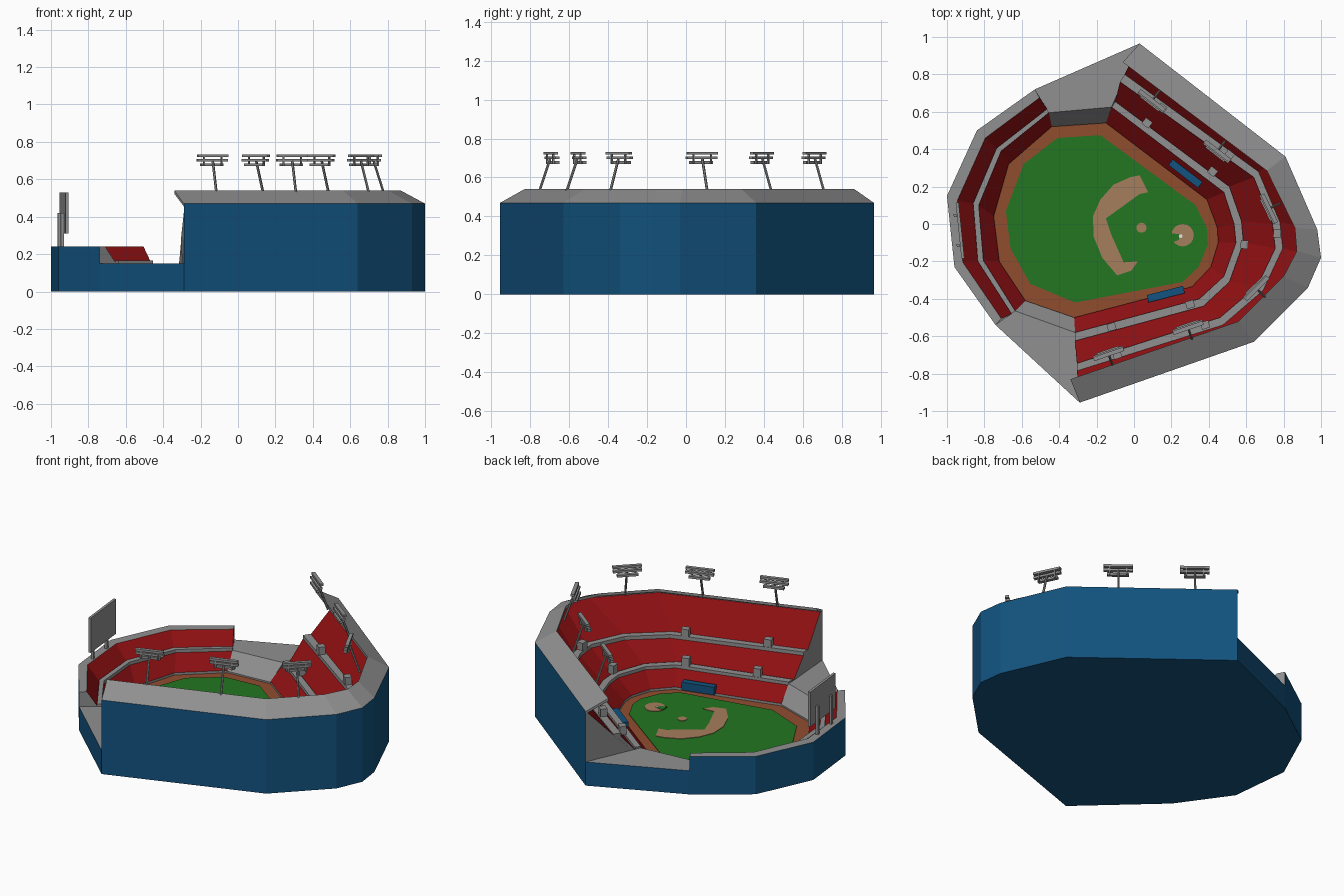
import bpy, bmesh, math
from mathutils import Vector, Matrix

if "Cube" in bpy.data.objects:
    bpy.data.objects.remove(bpy.data.objects["Cube"])


def mat(name, r, g, b):
    m = bpy.data.materials.new(name)
    m.diffuse_color = (r, g, b, 1)
    m.use_nodes = True
    m.node_tree.nodes["Principled BSDF"].inputs["Base Color"].default_value = m.diffuse_color
    return m


BLUE = mat("wall blue", .006, .085, .21)
GREY = mat("concrete grey", .28, .28, .28)
RED = mat("seat red", .27, .005, .006)
GREEN = mat("grass green", .016, .18, .016)
TRACK = mat("track brown", .28, .075, .028)
DIRT = mat("infield tan", .38, .21, .11)
WHITE = mat("plate white", .8, .8, .8)


def finish(name, bm, mats):
    bmesh.ops.recalc_face_normals(bm, faces=bm.faces)
    me = bpy.data.meshes.new(name)
    bm.to_mesh(me)
    bm.free()
    for m in mats:
        me.materials.append(m)
    ob = bpy.data.objects.new(name, me)
    bpy.context.collection.objects.link(ob)
    return ob


def loft(name, rows, mats):
    """Closed body: rows of (points, z) are the cross-section corners; mats colour the strip after each row."""
    bm = bmesh.new()
    used = [GREY, BLUE, RED]
    vs = [[bm.verts.new((x, y, z)) for x, y in pts] for pts, z in rows]
    n = len(rows)
    for i in range(n):
        a, b = vs[i], vs[(i + 1) % n]
        for j in range(len(a) - 1):
            f = bm.faces.new((a[j], a[j + 1], b[j + 1], b[j]))
            f.material_index = used.index(mats[i])
    for k in (0, -1):
        bm.faces.new([r[k] for r in vs])
    return finish(name, bm, used)


def plate(name, pts, z0, z1, m, bottom=None):
    bm = bmesh.new()
    lo = [bm.verts.new((x, y, z0)) for x, y in pts]
    hi = [bm.verts.new((x, y, z1)) for x, y in pts]
    n = len(pts)
    bm.faces.new(hi)
    bm.faces.new(lo).material_index = 1 if bottom else 0
    for i in range(n):
        bm.faces.new((lo[i], lo[(i + 1) % n], hi[(i + 1) % n], hi[i]))
    return finish(name, bm, [m, bottom or m])


def box(bm, c, size, ang=0):
    bmesh.ops.create_cube(bm, size=1, matrix=Matrix.Translation(c) @ Matrix.Rotation(ang, 4, 'Z')
                          @ Matrix.Diagonal((*size, 1)))


def pole(bm, a, b, r):
    a, b = Vector(a), Vector(b)
    q = (b - a).to_track_quat('Z', 'Y').to_matrix().to_4x4()
    bmesh.ops.create_cone(bm, cap_ends=True, segments=6, radius1=r, radius2=r, depth=(b - a).length,
                          matrix=Matrix.Translation((a + b) / 2) @ q)


def circle(cx, cy, r, n=16):
    return [(cx + r * math.cos(i * math.tau / n), cy + r * math.sin(i * math.tau / n)) for i in range(n)]


# Rings of the tall grandstand, from outside to field
O = [(-.29, -.955), (.64, -.63), (.93, -.34), (1, -.18), (.98, -.03), (.81, .36), (.03, .965)]
RIM = [(-.34, -.83), (.56, -.52), (.80, -.28), (.87, -.145), (.86, -.02), (.71, .285), (-.06, .865)]
B2O = [(-.305, -.785), (.475, -.54), (.69, -.355), (.795, -.13), (.78, .01), (.665, .28), (-.05, .80)]
B2I = [(-.305, -.745), (.46, -.50), (.66, -.33), (.755, -.13), (.74, 0), (.64, .25), (-.075, .76)]
B1O = [(-.315, -.625), (.37, -.44), (.51, -.31), (.585, -.10), (.575, .015), (.51, .20), (-.10, .655)]
B1I = [(-.315, -.58), (.35, -.40), (.48, -.28), (.545, -.10), (.535, 0), (.48, .17), (-.12, .625)]
T = [(-.32, -.50), (.31, -.335), (.41, -.23), (.45, -.10), (.445, -.02), (.39, .13), (-.15, .54)]
OI = [(x * .985, y * .985) for x, y in O]

loft("grandstand",
     [(O, 0), (O, .46), (OI, .46), (B2O, .28), (B2O, .285), (B2I, .285), (B2I, .262),
      (B1O, .145), (B1O, .16), (B1I, .16), (B1I, .14), (T, .055), (T, 0)],
     [BLUE, GREY, RED, GREY, GREY, GREY, RED, GREY, GREY, GREY, RED, GREY, BLUE])
loft("grandstand_roof", [(O, .455), (O, .47), (RIM, .54), (RIM, .522)], [BLUE, GREY, GREY, GREY])

# Low outfield stand
L = [(-.74, -.54), (-.96, -.23), (-1, .15), (-.84, .50), (-.53, .72)]
LR = [(-.71, -.505), (-.915, -.205), (-.945, .125), (-.795, .46), (-.505, .675)]
LO = [(-.655, -.48), (-.835, -.20), (-.86, .11), (-.735, .405), (-.465, .615)]
LI = [(-.635, -.465), (-.805, -.195), (-.83, .10), (-.71, .39), (-.455, .595)]
LT = [(-.58, -.41), (-.72, -.20), (-.75, .04), (-.67, .32), (-.44, .52)]
loft("outfield_stand",
     [(L, 0), (L, .24), (LR, .24), (LO, .155), (LO, .165), (LI, .165), (LI, .145), (LT, .055), (LT, 0)],
     [BLUE, GREY, RED, GREY, GREY, GREY, RED, GREY, BLUE])

# Corner decks joining the two stands
for name, h, l in (("front_corner_deck", 0, 0), ("back_corner_deck", -1, -1)):
    o, i, t = [O[h], L[l]], [B1I[h], LI[l]], [T[h], LT[l]]
    loft(name, [(o, 0), (o, .15), (i, .15), (t, .05), (t, 0)], [BLUE, GREY, GREY, GREY, BLUE])

# Field: track, grass, dirt
plate("warning_track", T + LT[::-1], 0, .04, TRACK, BLUE)
G = [(-.315, -.42), (.26, -.31), (.345, -.23), (.395, -.11), (.39, -.02), (.33, .10), (-.18, .475),
     (-.41, .46), (-.59, .32), (-.685, .07), (-.66, -.13), (-.555, -.32)]
plate("grass_field", G, .038, .044, GREEN)
plate("infield_dirt", [(.03, .26), (.075, .17), (.03, .16), (-.15, .03), (-.12, -.06), (-.055, -.205), (.02, -.2),
                       (-.015, -.25), (-.09, -.275), (-.17, -.18), (-.215, -.07), (-.22, .04), (-.18, .13),
                       (-.11, .21), (-.02, .25)], .04, .047, DIRT)
plate("pitching_mound", circle(.04, -.02, .027), .04, .047, DIRT)
plate("batting_circle", circle(.26, -.06, .06), .04, .047, DIRT)
plate("batting_grass_notch", [(.245, -.055), (.2, -.05), (.2, -.10), (.24, -.085)], .042, .049, GREEN)
plate("home_plate", circle(.25, -.065, .011, 5), .042, .051, WHITE)

# Dugouts
for name, c, ang in (("back_dugout", (.275, .27, .09), -.66), ("front_dugout", (.17, -.375, .075), .25)):
    bm = bmesh.new()
    box(bm, c, (.2, .04, .05), ang)
    finish(name, bm, [BLUE])

# Camera booths on both walkways
bm = bmesh.new()
for z, spots in ((.185, ((.07, .54, -.66), (.42, .28, -.66), (.59, -.11, 1.5), (.30, -.43, .3), (-.12, -.55, .3))),
                 (.305, ((.15, .62, -.66), (.51, .37, -.66), (.765, -.05, 1.5), (.38, -.54, .3), (-.09, -.70, .3)))):
    for x, y, a in spots:
        box(bm, (x, y, z), (.045, .04, .055), a)
finish("walkway_booths", bm, [GREY])

# Floodlight masts leaning in from the roof edge
for k, (x, y, ang) in enumerate(((-.115, -.755, .33), (.31, -.615, .33), (.70, -.39, .78),
                                 (.78, .11, 2.02), (.485, .44, 2.48), (.135, .71, 2.48))):
    inward = Vector((-math.sin(ang), math.cos(ang), 0))
    base = Vector((x, y, .525))
    head = base + inward * .06 + Vector((0, 0, .17))
    bm = bmesh.new()
    pole(bm, base, head, .007)
    for dz, w in ((.03, .17), (.007, .17), (-.018, .125)):
        box(bm, head + inward * (.012 - dz * .3) + Vector((0, 0, dz)), (w, .022, .014), ang)
    for s in (-.05, .05):
        box(bm, head + Vector((math.cos(ang) * s, math.sin(ang) * s, .005)), (.008, .01, .06), ang)
    finish(f"floodlight_{k + 1}", bm, [GREY])

# Scoreboard on two posts
bm = bmesh.new()
ang = math.atan2(.29, -.03)
box(bm, (-.93, -.035, .42), (.30, .016, .22), ang)
for s in (-.08, .08):
    box(bm, (-.948 - s * .1, -.035 + s, .325), (.016, .016, .19), ang)
finish("scoreboard", bm, [GREY])
